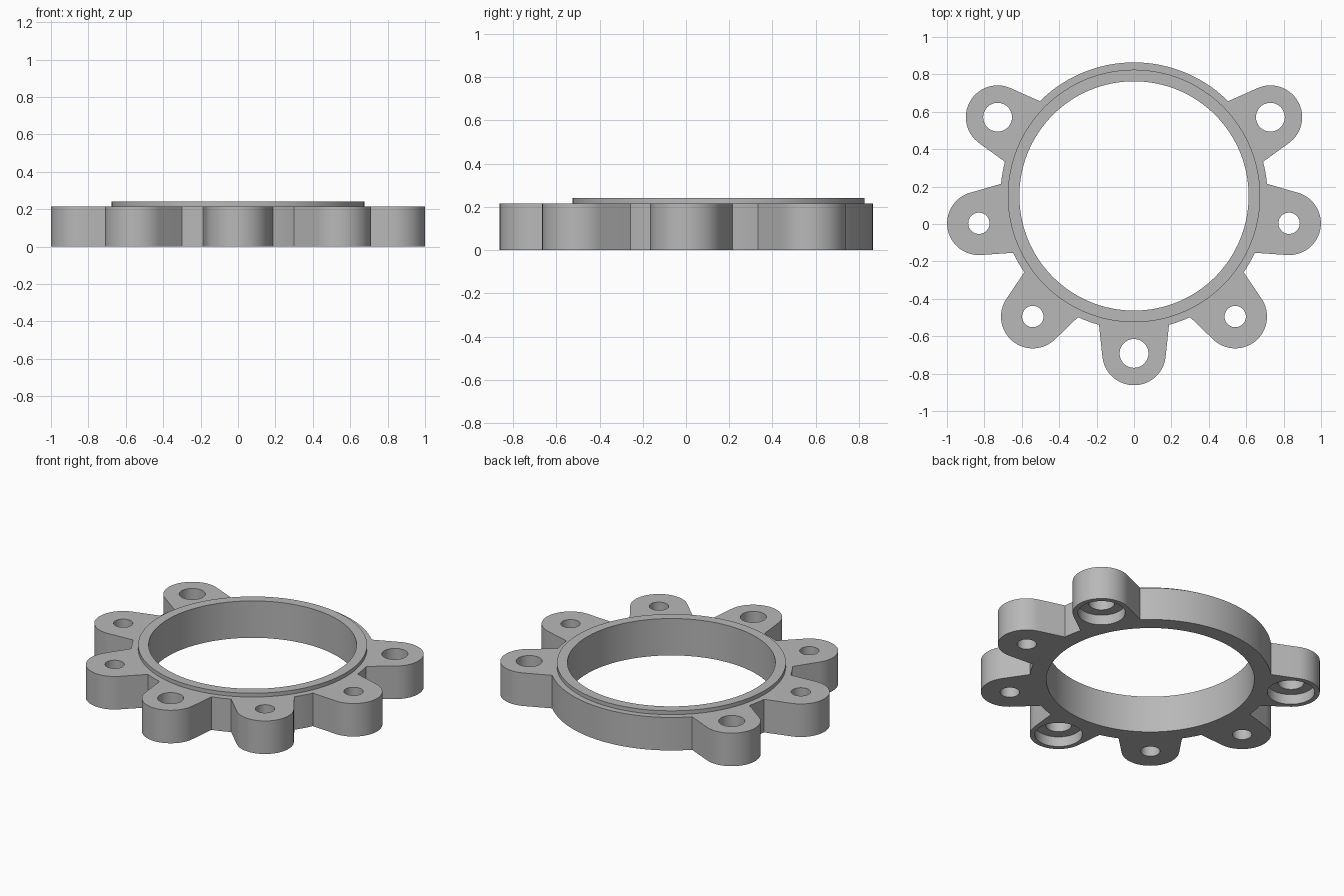
import bpy, bmesh, math

if "Cube" in bpy.data.objects:
    bpy.data.objects.remove(bpy.data.objects["Cube"])

CY = 0.15                        # ring centre on y
R_OUT, R_LIP, R_BORE = 0.714, 0.675, 0.613
H_BODY, H_LIP = 0.215, 0.24
LUG_D, LUG_R = 0.842, 0.17       # lug distance from ring centre, end radius
TAPER = math.radians(6)
LUGS = [-90, -50, -10, 30, 150, 190, 230]
COUNTERBORED = {-90, 30, 150}

metal = bpy.data.materials.new("grey metal")
metal.diffuse_color = (0.48, 0.48, 0.48, 1)
metal.use_nodes = True
metal.node_tree.nodes["Principled BSDF"].inputs["Base Color"].default_value = metal.diffuse_color


def prism(name, outline, z0, z1):
    """Solid extruded from a closed counter-clockwise outline."""
    bm = bmesh.new()
    face = bm.faces.new([bm.verts.new((x, y, z0)) for x, y in outline])
    top = bmesh.ops.extrude_face_region(bm, geom=[face])["geom"]
    verts = [g for g in top if isinstance(g, bmesh.types.BMVert)]
    bmesh.ops.translate(bm, verts=verts, vec=(0, 0, z1 - z0))
    bmesh.ops.recalc_face_normals(bm, faces=bm.faces)
    me = bpy.data.meshes.new(name)
    bm.to_mesh(me)
    bm.free()
    me.materials.append(metal)
    ob = bpy.data.objects.new(name, me)
    bpy.context.collection.objects.link(ob)
    return ob


def arc(cx, cy, r, a0, a1, n):
    return [(cx + r * math.cos(a0 + (a1 - a0) * i / n),
             cy + r * math.sin(a0 + (a1 - a0) * i / n)) for i in range(n + 1)]


def cylinder(name, cx, cy, r, z0, z1, n=48):
    return prism(name, arc(cx, cy, r, 0, math.tau, n)[:-1], z0, z1)


def combine(target, other, operation):
    """Boolean that consumes the other object."""
    mod = target.modifiers.new("cut", 'BOOLEAN')
    mod.operation, mod.solver, mod.object = operation, 'EXACT', other
    bpy.context.view_layer.objects.active = target
    bpy.ops.object.modifier_apply(modifier=mod.name)
    bpy.data.objects.remove(other)


# Flange outline: tapered lugs joined by arcs of the ring
half = math.asin((LUG_D * math.sin(TAPER) + LUG_R) / R_OUT) - TAPER
outline = []
for i, deg in enumerate(LUGS):
    a = math.radians(deg)
    nxt = math.radians(LUGS[i + 1] if i + 1 < len(LUGS) else LUGS[0] + 360)
    sweep = math.pi / 2 - TAPER
    outline += arc(LUG_D * math.cos(a), CY + LUG_D * math.sin(a), LUG_R,
                   a - sweep, a + sweep, 32)
    start, end = a + half, nxt - half
    outline += arc(0, CY, R_OUT, start, end, max(4, round((end - start) / 0.04)))
flange = prism("mounting_flange", outline, 0, H_BODY)

# Raised locating lip and central bore
combine(flange, cylinder("lip", 0, CY, R_LIP, 0.1, H_LIP, 128), 'UNION')
combine(flange, cylinder("bore", 0, CY, R_BORE, -0.1, 0.4, 128), 'DIFFERENCE')

# Bolt holes, with recesses underneath the larger ones
for deg in LUGS:
    a = math.radians(deg)
    x, y = LUG_D * math.cos(a), CY + LUG_D * math.sin(a)
    big = deg in COUNTERBORED
    combine(flange, cylinder("hole", x, y, 0.077 if big else 0.057, -0.1, 0.4), 'DIFFERENCE')
    if big:
        combine(flange, cylinder("recess", x, y, 0.14, -0.1, 0.065), 'DIFFERENCE')

# Smooth curved walls, keep rims sharp
bpy.ops.object.select_all(action='DESELECT')
flange.select_set(True)
bpy.context.view_layer.objects.active = flange
bpy.ops.object.shade_smooth_by_angle(angle=math.radians(20))
